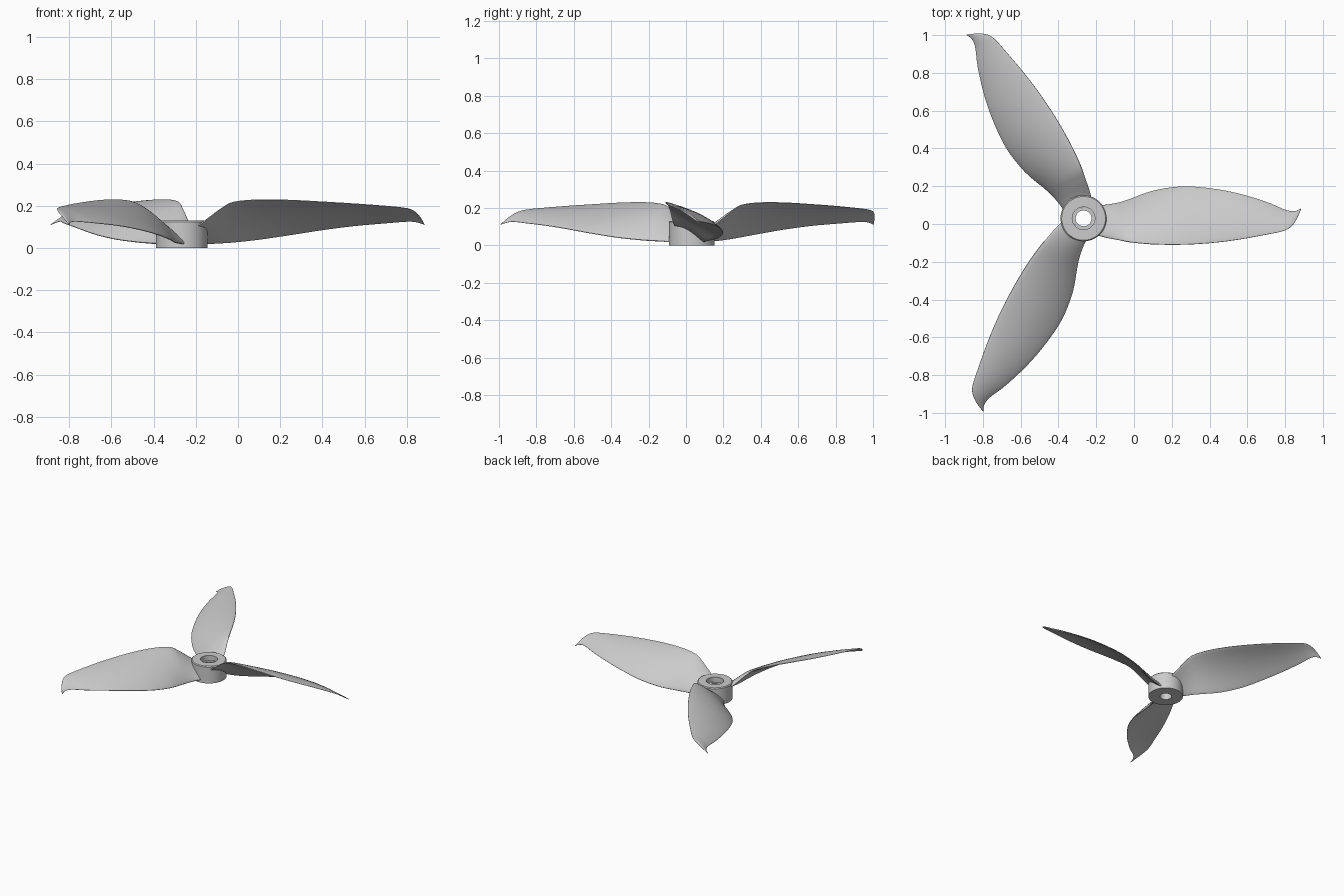
import bpy, bmesh, math
from mathutils import Vector, Matrix

cube = bpy.data.objects.get("Cube")
if cube:
    bpy.data.objects.remove(cube, do_unlink=True)

HUB = Vector((-0.267, 0.03, 0))

grey = bpy.data.materials.new("light_grey_plastic")
grey.use_nodes = True
COLOUR = (0.6, 0.6, 0.6, 1)
grey.diffuse_color = COLOUR
grey.node_tree.nodes["Principled BSDF"].inputs["Base Color"].default_value = COLOUR


def finish(bm, name, angle):
    bmesh.ops.recalc_face_normals(bm, faces=bm.faces)
    mesh = bpy.data.meshes.new(name)
    bm.to_mesh(mesh)
    bm.free()
    mesh.materials.append(grey)
    obj = bpy.data.objects.new(name, mesh)
    bpy.context.collection.objects.link(obj)
    bpy.ops.object.select_all(action="DESELECT")
    obj.select_set(True)
    bpy.context.view_layer.objects.active = obj
    bpy.ops.object.shade_smooth_by_angle(angle=math.radians(angle))
    return obj


def skin(bm, rings, closed):
    """Join rings of points with quads, optionally closing the last to the first."""
    loops = [[bm.verts.new(p) for p in ring] for ring in rings]
    n = len(loops[0])
    for i in range(len(loops) if closed else len(loops) - 1):
        a, b = loops[i], loops[(i + 1) % len(loops)]
        for k in range(n):
            m = (k + 1) % n
            bm.faces.new((a[k], a[m], b[m], b[k]))
    return loops


# Hub: turned ring with a through hole and a wider recess on top
profile = [(0.042, 0), (0.122, 0), (0.122, 0.124), (0.116, 0.13),
           (0.06, 0.13), (0.06, 0.09), (0.042, 0.09)]
SIDES = 48
turns = [math.tau * i / SIDES for i in range(SIDES)]
bm = bmesh.new()
skin(bm, [[HUB + Vector((r * math.cos(t), r * math.sin(t), z)) for t in turns]
          for r, z in profile], True)
finish(bm, "hub", 35)

# Blade stations: x, raised edge y and z, lowered edge y and z, thickness
stations = [
    (-0.22, -0.050, 0.098, 0.105, 0.020, 0.026),
    (-0.18, -0.063, 0.113, 0.100, 0.020, 0.026),
    (-0.14, -0.073, 0.142, 0.102, 0.021, 0.025),
    (-0.08, -0.084, 0.187, 0.113, 0.024, 0.023),
    (-0.02, -0.096, 0.218, 0.132, 0.028, 0.021),
    (0.10, -0.107, 0.229, 0.175, 0.041, 0.019),
    (0.25, -0.109, 0.227, 0.198, 0.063, 0.017),
    (0.40, -0.101, 0.219, 0.189, 0.086, 0.015),
    (0.55, -0.083, 0.210, 0.162, 0.105, 0.013),
    (0.70, -0.056, 0.199, 0.117, 0.118, 0.011),
    (0.79, -0.037, 0.190, 0.079, 0.125, 0.009),
    (0.83, -0.015, 0.178, 0.068, 0.125, 0.008),
    (0.86, 0.024, 0.152, 0.070, 0.119, 0.006),
    (0.884, 0.078, 0.112, 0.082, 0.110, 0.003),
]


def smooth_rows(rows, steps):
    """Catmull-Rom interpolation through the stations."""
    out = []
    last = len(rows) - 1
    for i in range(last):
        quad = [rows[max(0, min(last, i + j))] for j in (-1, 0, 1, 2)]
        for s in range(steps):
            t = s / steps
            out.append([b + 0.5 * t * (c - a + t * (2*a - 5*b + 4*c - d
                        + t * (3*(b - c) + d - a)))
                        for a, b, c, d in zip(*quad)])
    out.append(rows[last])
    return out


def section(x, y0, z0, y1, z1, thick, n=12):
    """Thin cambered closed section between the raised and lowered edges."""
    start, end = Vector((x, y0, z0)), Vector((x, y1, z1))
    chord = end - start
    up = Vector((0, -chord.z, chord.y)).normalized()
    top, bottom = [], []
    for k in range(n + 1):
        u = (1 - math.cos(math.pi * k / n)) / 2
        mid = start + chord * u + up * (0.24 * u * (1 - u) * chord.length)
        half = up * (thick * (0.1 + 0.4 * math.sqrt(4 * u * (1 - u))))
        top.append(mid + half)
        bottom.append(mid - half)
    return top + bottom[::-1]


# Three twisted blades around the hub
for i, name in enumerate(("left_blade", "back_blade", "front_blade")):
    bm = bmesh.new()
    loops = skin(bm, [section(*row) for row in smooth_rows(stations, 4)], False)
    bm.faces.new(loops[0])
    bm.faces.new(loops[-1])
    spin = Matrix.Rotation(math.tau * i / 3, 3, "Z")
    bmesh.ops.rotate(bm, cent=HUB, matrix=spin, verts=bm.verts)
    finish(bm, name, 45)
